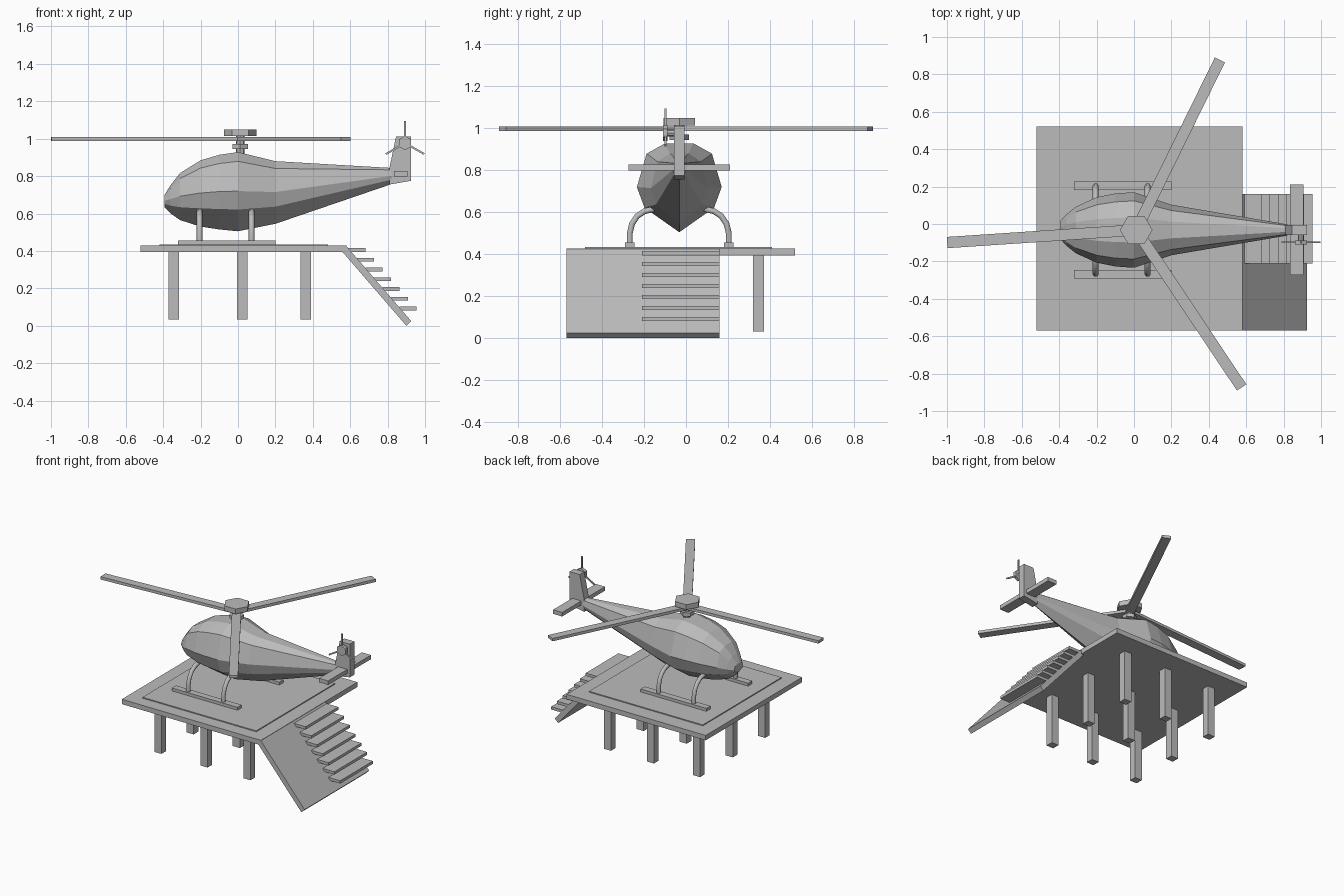
import bpy, bmesh, math
from mathutils import Vector, Matrix

cube = bpy.data.objects.get("Cube")
if cube:
    bpy.data.objects.remove(cube, do_unlink=True)

GREY = (0.5, 0.5, 0.5, 1)
grey = bpy.data.materials.new("plain grey")
grey.use_nodes = True
grey.diffuse_color = GREY
grey.node_tree.nodes["Principled BSDF"].inputs["Base Color"].default_value = GREY

CY = -0.032          # centre line of the aircraft
MAST = Vector((0.012, CY, 0))


def finish(name, bm):
    bmesh.ops.recalc_face_normals(bm, faces=bm.faces)
    mesh = bpy.data.meshes.new(name)
    bm.to_mesh(mesh)
    bm.free()
    mesh.materials.append(grey)
    obj = bpy.data.objects.new(name, mesh)
    bpy.context.collection.objects.link(obj)
    return obj


def box(name, lo, hi, turn=None):
    """Box between two corners, optionally transformed afterwards."""
    lo, hi = Vector(lo), Vector(hi)
    bm = bmesh.new()
    bmesh.ops.create_cube(bm, size=1, matrix=Matrix.Translation((lo + hi) / 2)
                          @ Matrix.Diagonal((*(hi - lo), 1)))
    if turn:
        bm.transform(turn)
    return finish(name, bm)


def prism(name, centre, radius, depth, sides, axis="Z", spin=0):
    bm = bmesh.new()
    tilt = Matrix.Rotation(math.pi / 2, 4, "X") if axis == "Y" else Matrix()
    bmesh.ops.create_cone(bm, cap_ends=True, segments=sides, radius1=radius, radius2=radius,
                          depth=depth, matrix=Matrix.Translation(centre) @ tilt
                          @ Matrix.Rotation(spin, 4, "Z"))
    return finish(name, bm)


def side_profile(name, points, y0, y1):
    """Extrude an x-z outline from y0 to y1."""
    bm = bmesh.new()
    face = bm.faces.new([bm.verts.new((x, y0, z)) for x, z in points])
    ext = bmesh.ops.extrude_face_region(bm, geom=[face])
    bmesh.ops.translate(bm, vec=(0, y1 - y0, 0),
                        verts=[v for v in ext["geom"] if isinstance(v, bmesh.types.BMVert)])
    return finish(name, bm)


# Landing platform with a thin raised pad and nine legs
box("platform", (-0.52, -0.57, 0.393), (0.58, 0.52, 0.428))
box("landing_pad", (-0.42, -0.48, 0.428), (0.48, 0.41, 0.435))
for x in (-0.343, 0.022, 0.362):
    for y in (-0.39, -0.025, 0.345):
        box("platform_leg", (x - 0.028, y - 0.026, 0.033), (x + 0.028, y + 0.026, 0.395))

# Ramp with a flight of steps on its rear half
side_profile("ramp", [(0.578, 0.428), (0.926, 0.025), (0.9, 0), (0.56, 0.393)], -0.57, 0.16)
for i in range(7):
    x, z = 0.59 + i * 0.0455, 0.395 - i * 0.0522
    box("step", (x, -0.21, z), (x + 0.092, 0.16, z + 0.02))

# Faceted fuselage lofted through half-width, top and bottom at each station
stations = [(-0.393, 0.05, 0.70, 0.635), (-0.36, 0.085, 0.755, 0.60), (-0.31, 0.125, 0.82, 0.565),
            (-0.2, 0.175, 0.89, 0.53), (-0.1, 0.195, 0.92, 0.515), (0, 0.202, 0.935, 0.505),
            (0.2, 0.135, 0.885, 0.545), (0.82, 0.03, 0.845, 0.757)]
half = [(0.82, 0.27), (1, 0.5), (0.77, 0.87), (0.33, 0.985)]
section = [(0, 0)] + half + [(-a, b) for a, b in reversed(half)]
bm = bmesh.new()
rings = [[bm.verts.new((x, CY + a * w, bot + b * (top - bot))) for a, b in section]
         for x, w, top, bot in stations]
for r, s in zip(rings, rings[1:]):
    for i in range(len(section)):
        j = (i + 1) % len(section)
        bm.faces.new((r[i], r[j], s[j], s[i]))
bm.faces.new(rings[0])
bm.faces.new(rings[-1])
finish("fuselage", bm)

# Tail fin and stabiliser
side_profile("tail_fin", [(0.81, 0.755), (0.925, 0.775), (0.925, 1.012), (0.845, 1.012), (0.81, 0.845)],
             CY - 0.026, CY + 0.026)
box("stabiliser", (0.833, CY - 0.242, 0.798), (0.905, CY + 0.242, 0.827))

# Tail rotor
tail_hub = Vector((0.893, -0.098, 0.977))
prism("tail_rotor_shaft", tail_hub + Vector((0, 0.022, 0)), 0.016, 0.045, 8, "Y")
prism("tail_rotor_hub", tail_hub, 0.038, 0.022, 6, "Y")
for i in range(3):
    turn = Matrix.Translation(tail_hub) @ Matrix.Rotation(i * math.tau / 3, 4, "Y")
    box("tail_rotor_blade", (-0.005, -0.004, 0), (0.005, 0.004, 0.118), turn)

# Main rotor
prism("rotor_mast", MAST + Vector((0, 0, 0.96)), 0.024, 0.13, 8)
prism("rotor_collar", MAST + Vector((0, 0, 0.958)), 0.047, 0.026, 6)
prism("rotor_hub", MAST + Vector((0, 0, 1.032)), 0.087, 0.036, 6, spin=math.pi / 2)
for i in range(3):
    turn = Matrix.Translation(MAST) @ Matrix.Rotation(math.radians(63.8 + 120 * i), 4, "Z")
    box("rotor_blade", (0.01, -0.03, 0.988), (1.013, 0.03, 1.008), turn)

# Landing skids with bent tube struts
for side in (-1, 1):
    y = CY + side * 0.236
    box("skid", (-0.32, y - 0.023, 0.432), (0.2, y + 0.023, 0.456))
    for x in (-0.205, 0.073):
        curve = bpy.data.curves.new("skid_strut", "CURVE")
        curve.dimensions = "3D"
        curve.bevel_depth = 0.016
        curve.bevel_resolution = 1
        curve.use_fill_caps = True
        path = [(0.12, 0.615), (0.165, 0.605), (0.2, 0.582), (0.225, 0.545), (0.236, 0.5), (0.236, 0.44)]
        spline = curve.splines.new("POLY")
        spline.points.add(len(path) - 1)
        for p, (dy, z) in zip(spline.points, path):
            p.co = (x, CY + side * dy, z, 1)
        curve.materials.append(grey)
        bpy.context.collection.objects.link(bpy.data.objects.new("skid_strut", curve))
